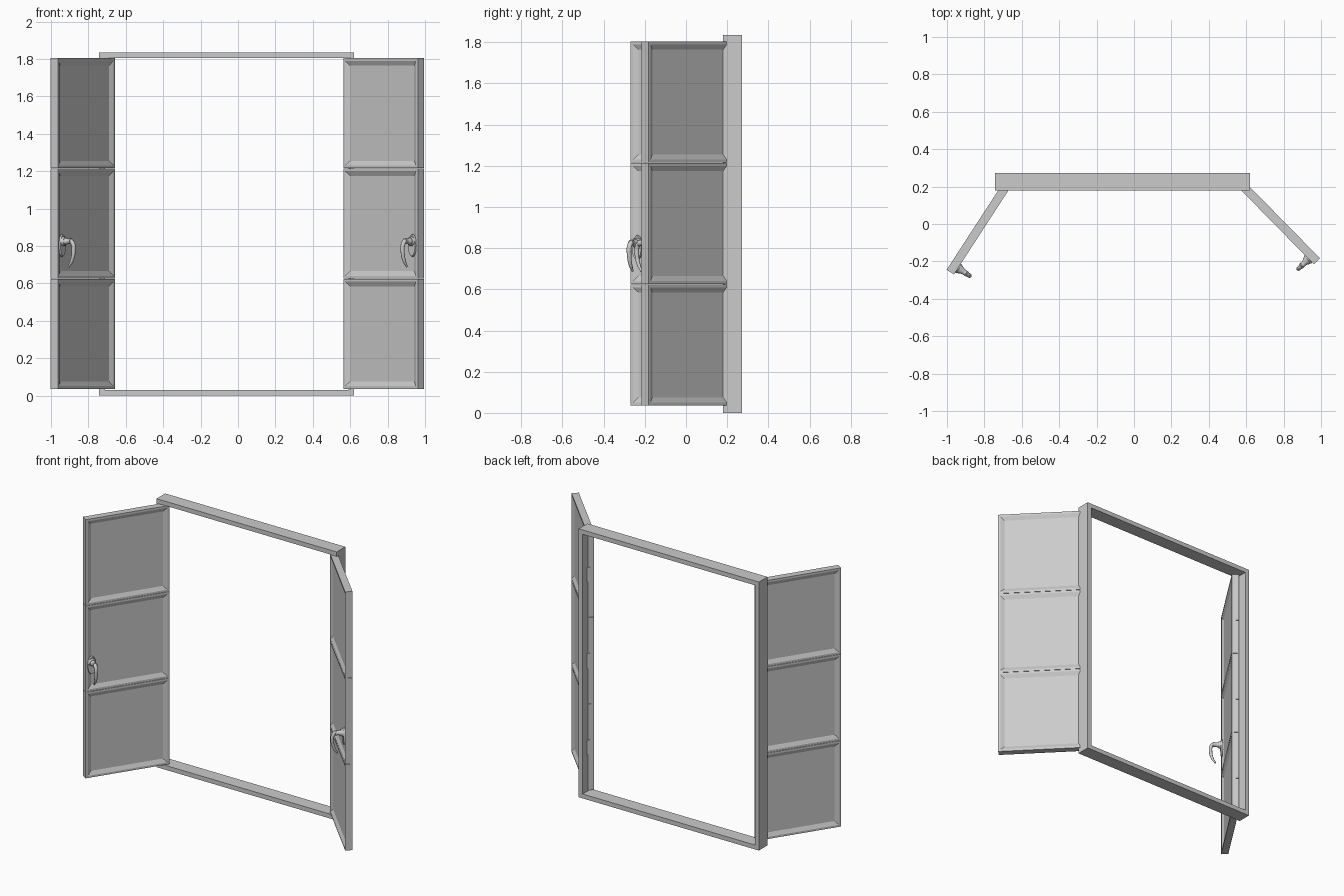
import bpy, bmesh
from math import radians, sin, cos, pi
from mathutils import Matrix, Vector

if "Cube" in bpy.data.objects:
    bpy.data.objects.remove(bpy.data.objects["Cube"])

L, T = 0.56, 0.046            # leaf width and thickness
Z = [0.035, 0.625, 1.215, 1.805]


def finish(bm, name, smooth=False):
    bmesh.ops.recalc_face_normals(bm, faces=bm.faces)
    me = bpy.data.meshes.new(name)
    bm.to_mesh(me)
    bm.free()
    ob = bpy.data.objects.new(name, me)
    bpy.context.collection.objects.link(ob)
    if smooth:
        for o in bpy.context.selected_objects:
            o.select_set(False)
        ob.select_set(True)
        bpy.context.view_layer.objects.active = ob
        bpy.ops.object.shade_smooth_by_angle(angle=radians(35))
    return ob


def box(bm, lo, hi):
    lo, hi = Vector(lo), Vector(hi)
    m = Matrix.Translation((lo + hi) / 2) @ Matrix.Diagonal((*(hi - lo), 1))
    return bmesh.ops.create_cube(bm, size=1, matrix=m)['verts']


# mitred window frame
def frame():
    bm = bmesh.new()
    x0, x1, z1, w = -0.742, 0.62, 1.835, 0.03
    rings = []
    for y, i in ((0.18, 0), (0.18, w), (0.273, w), (0.273, 0)):
        pts = [(x0 + i, i), (x1 - i, i), (x1 - i, z1 - i), (x0 + i, z1 - i)]
        rings.append([bm.verts.new((x, y, z)) for x, z in pts])
    for a in range(4):
        for b in range(4):
            r, s, c = rings[a], rings[(a + 1) % 4], (b + 1) % 4
            bm.faces.new((r[b], r[c], s[c], s[b]))
    finish(bm, "window_frame")


# one leaf: local x = hinge to free edge, local y = out of the front face
def leaf(side, hinge, angle, sx, L):
    a = radians(angle)
    M = Matrix(((sx * cos(a), -sx * sin(a), 0, hinge[0]),
                (-sin(a), -cos(a), 0, hinge[1]),
                (0, 0, 1, 0), (0, 0, 0, 1)))

    # three stacked sections with recessed panels on both faces
    bm = bmesh.new()
    for lo, hi in zip(Z, Z[1:]):
        box(bm, (0, -T, lo + 0.001), (L, 0, hi - 0.001))
    bm.normal_update()
    big = [f for f in bm.faces if abs(f.normal.y) > 0.9]
    bmesh.ops.inset_individual(bm, faces=big, thickness=0.02)
    bmesh.ops.inset_individual(bm, faces=big, thickness=0.036, depth=-0.012)
    bm.transform(M)
    finish(bm, side + "_shutter")

    # hinge plates on the hinge edge
    bm = bmesh.new()
    for lo, hi in zip(Z, Z[1:]):
        c = (lo + hi) / 2
        box(bm, (-0.006, -T, c - 0.05), (0.002, -T + 0.02, c + 0.05))
    bm.transform(M)
    finish(bm, side + "_hinges")

    # oval handle plate and stepped stem
    bm = bmesh.new()
    u = L - 0.04

    def cone(z, n0, n1, r0, r1, tall=1.0):
        m = (Matrix.Translation((u, (n0 + n1) / 2, z)) @ Matrix.Diagonal((1, 1, tall, 1))
             @ Matrix.Rotation(-pi / 2, 4, 'X'))
        bmesh.ops.create_cone(bm, cap_ends=True, segments=20, radius1=r0,
                              radius2=r1, depth=n1 - n0, matrix=m)
    cone(0.803, -0.002, 0.008, 0.029, 0.027, 2.1)
    cone(0.825, 0.008, 0.022, 0.025, 0.021)
    cone(0.825, 0.022, 0.038, 0.018, 0.014)
    cone(0.825, 0.038, 0.058, 0.014, 0.016)
    bm.transform(M)
    finish(bm, side + "_handle_mount", True)

    # curved tapering lever
    cu = bpy.data.curves.new(side + "_handle_lever", 'CURVE')
    cu.dimensions = '3D'
    cu.bevel_depth = 0.01
    cu.bevel_resolution = 3
    cu.use_fill_caps = True
    sp = cu.splines.new('BEZIER')
    path = [(0.045, 0.832, 1.3), (0.068, 0.815, 1.2), (0.074, 0.77, 1.1),
            (0.062, 0.72, 0.9), (0.042, 0.688, 0.5)]
    sp.bezier_points.add(len(path) - 1)
    for p, (n, z, r) in zip(sp.bezier_points, path):
        p.co = M @ Vector((u, n, z))
        p.radius = r
        p.handle_left_type = p.handle_right_type = 'AUTO'
    sp.resolution_u = 6
    bpy.context.collection.objects.link(bpy.data.objects.new(cu.name, cu))


frame()
leaf("left", (-0.658, 0.2), 57, -1, 0.56)
leaf("right", (0.563, 0.19), 45.5, 1, 0.568)
